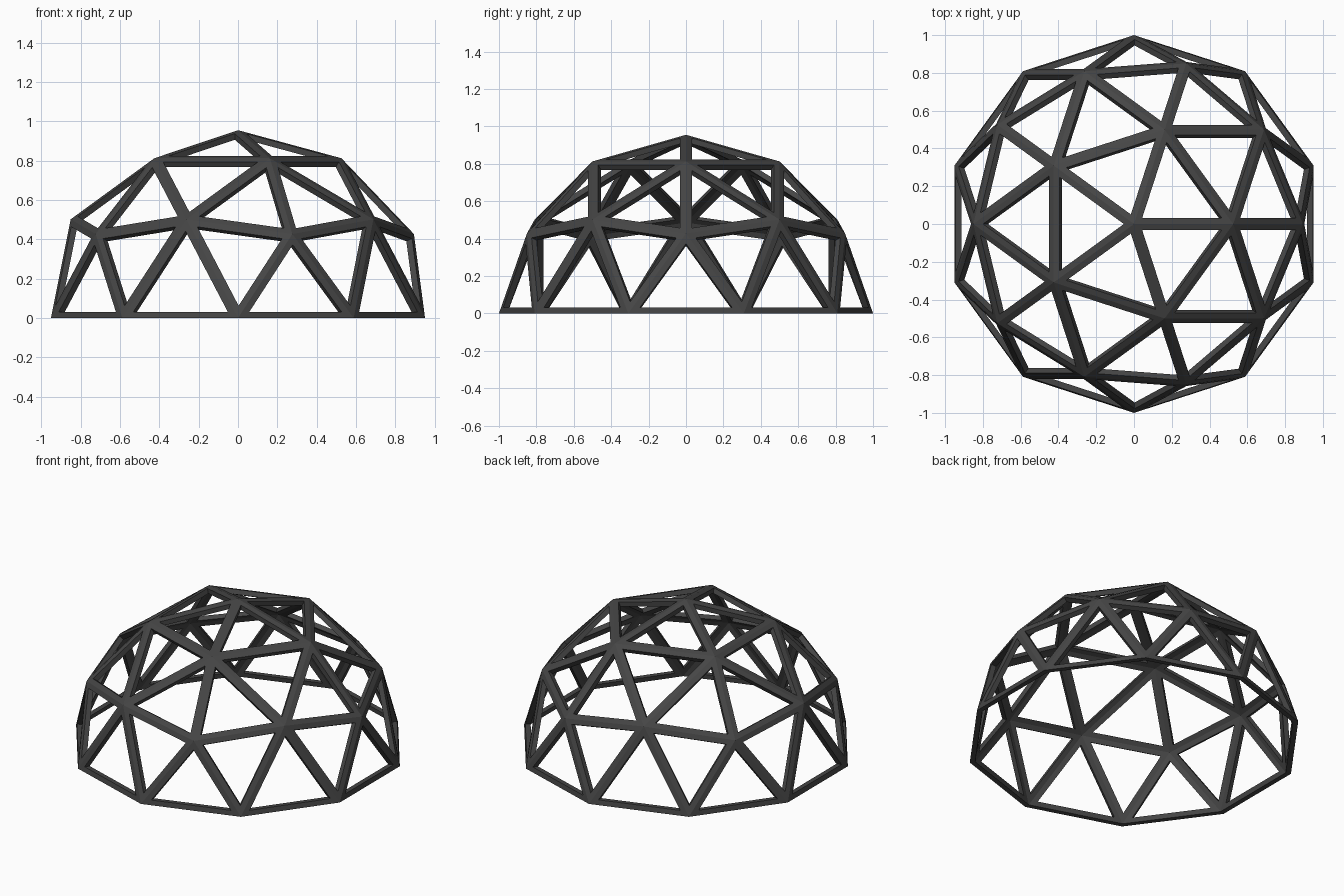
import bpy, bmesh
from mathutils import Vector

if "Cube" in bpy.data.objects:
    bpy.data.objects.remove(bpy.data.objects["Cube"])

HEIGHT = 0.955      # dome is slightly squashed
HALF_WIDTH = 0.032  # half of a strut's width
INNER = 0.967       # inner skin scale, gives the strut depth

bm = bmesh.new()
bmesh.ops.create_icosphere(bm, subdivisions=2, radius=1.0)

# keep the upper half of the geodesic sphere
low = [f for f in bm.faces if f.calc_center_median().z < 0]
bmesh.ops.delete(bm, geom=low, context='FACES')
bmesh.ops.scale(bm, vec=Vector((1, 1, HEIGHT)), verts=bm.verts[:])

# open every triangle, leaving the strut strips
panels = bm.faces[:]
bmesh.ops.inset_individual(bm, faces=panels, thickness=HALF_WIDTH, use_even_offset=True)
bmesh.ops.delete(bm, geom=panels, context='FACES_ONLY')

# give the struts depth towards the centre, base ring stays flat on the floor
res = bmesh.ops.extrude_face_region(bm, geom=bm.faces[:], use_keep_orig=True)
inner = [g for g in res['geom'] if isinstance(g, bmesh.types.BMVert)]
bmesh.ops.scale(bm, vec=Vector((INNER, INNER, INNER)), verts=inner)
bmesh.ops.recalc_face_normals(bm, faces=bm.faces[:])

mesh = bpy.data.meshes.new("dome_frame")
bm.to_mesh(mesh)
bm.free()
dome = bpy.data.objects.new("dome_frame", mesh)
bpy.context.collection.objects.link(dome)

# dark struts
mat = bpy.data.materials.new("dark_metal")
mat.diffuse_color = (0.06, 0.06, 0.06, 1)
mat.use_nodes = True
mat.node_tree.nodes["Principled BSDF"].inputs["Base Color"].default_value = mat.diffuse_color
mesh.materials.append(mat)
